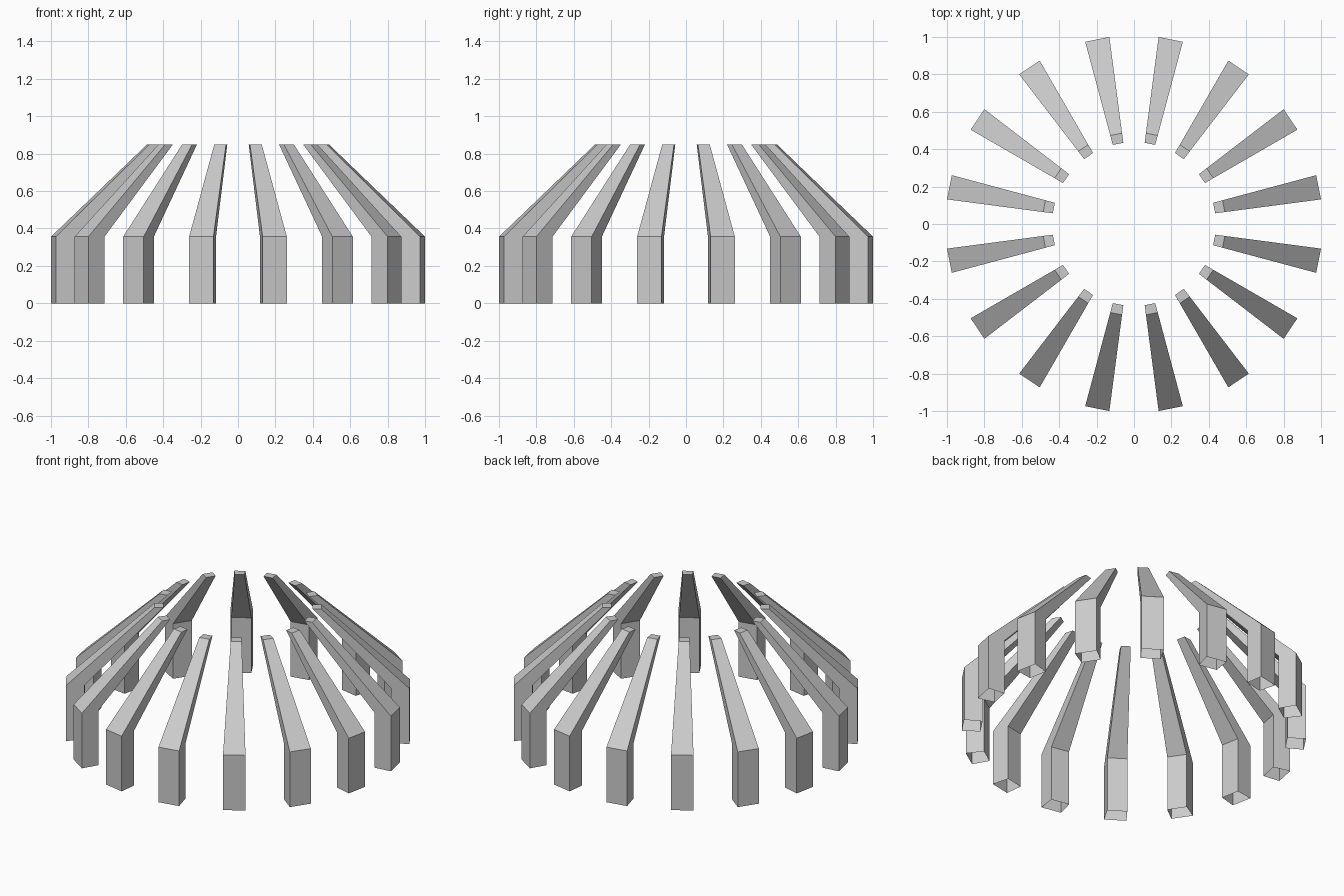
import bpy, bmesh
from math import cos, sin, radians

if "Cube" in bpy.data.objects:
    bpy.data.objects.remove(bpy.data.objects["Cube"])

RIBS = 16
HALF_ANGLE = 3.75  # each rib is a thin wedge of the ring, in degrees
# Rib profile as (radius, height): outer foot, outer knee, cap, inner knee, inner foot
PROFILE = [(1.0086, 0), (1.0086, 0.356), (0.49, 0.85),
           (0.438, 0.85), (0.90, 0.356), (0.90, 0)]


def make_rib(index):
    bm = bmesh.new()
    middle = 360 / RIBS * (index + 0.5)

    def section(angle):
        a = radians(angle)
        return [bm.verts.new((r * cos(a), r * sin(a), z)) for r, z in PROFILE]

    s = section(middle - HALF_ANGLE)
    e = section(middle + HALF_ANGLE)

    # Outer wall, sloping top, cap, underside and inner wall; the foot stays open
    for i in range(len(PROFILE) - 1):
        bm.faces.new((s[i], e[i], e[i + 1], s[i + 1]))
    # Side faces: post and sloping beam
    for v in (s, e[::-1]):
        bm.faces.new((v[0], v[1], v[4], v[5]))
        bm.faces.new((v[1], v[2], v[3], v[4]))
    bmesh.ops.recalc_face_normals(bm, faces=bm.faces)

    mesh = bpy.data.meshes.new("roof_rib")
    bm.to_mesh(mesh)
    bm.free()
    rib = bpy.data.objects.new(f"roof_rib_{index + 1:02d}", mesh)
    bpy.context.collection.objects.link(rib)


# Ring of ribs
for k in range(RIBS):
    make_rib(k)
